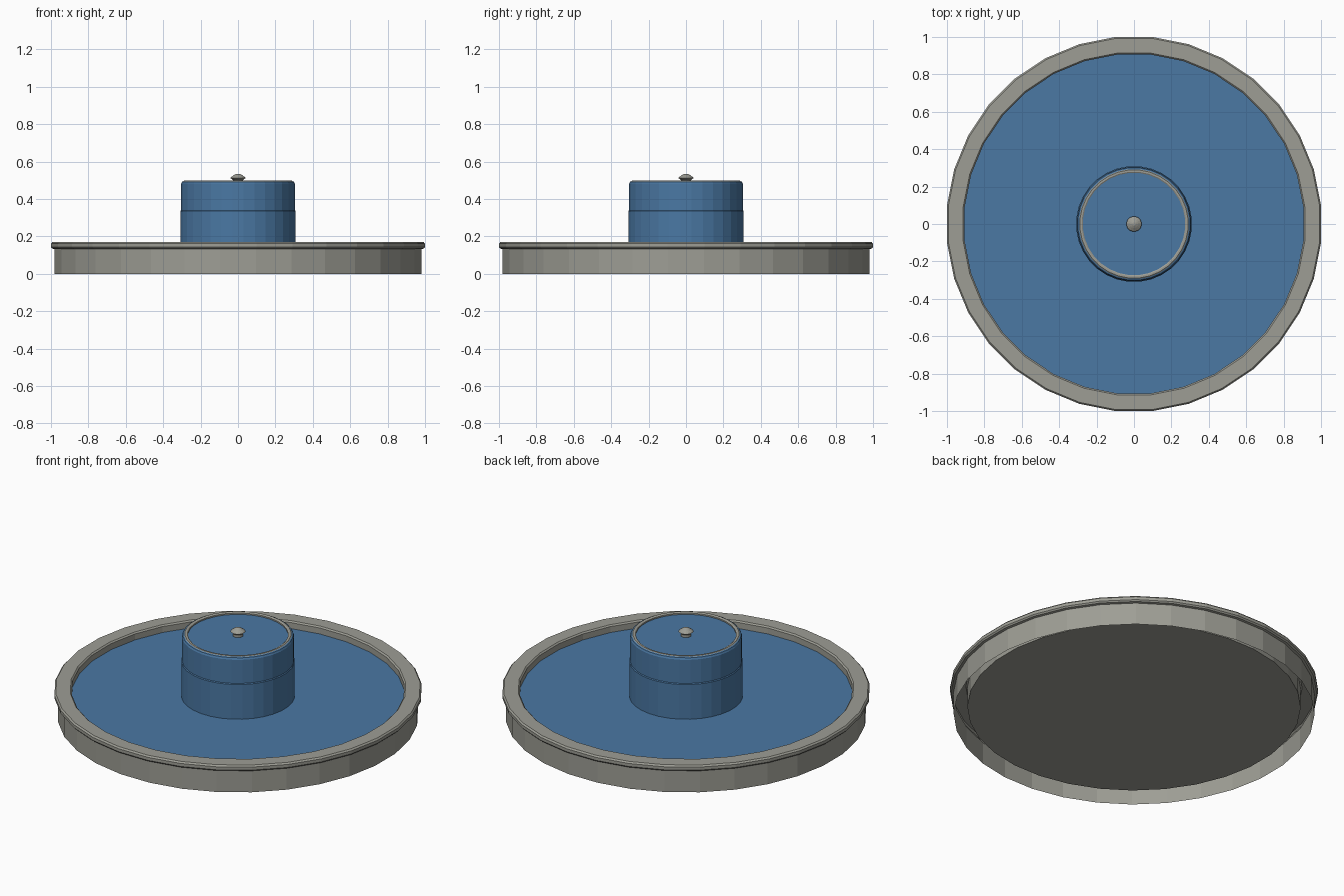
import bpy
import bmesh
import math

default = bpy.data.objects.get("Cube")
if default:
    bpy.data.objects.remove(default, do_unlink=True)


def make_material(name, colour):
    mat = bpy.data.materials.new(name)
    mat.use_nodes = True
    mat.diffuse_color = colour
    mat.node_tree.nodes["Principled BSDF"].inputs["Base Color"].default_value = colour
    return mat


stone = make_material("stone grey", (0.34, 0.34, 0.30, 1))
blue = make_material("water blue", (0.069, 0.188, 0.37, 1))


def lathe(name, profile, material, sides=32, cap=True):
    """Turn (radius, height) points around z; cap closes the last ring."""
    bm = bmesh.new()
    rings = []
    for radius, z in profile:
        ring = []
        for i in range(sides):
            angle = 2 * math.pi * (i + 0.5) / sides
            ring.append(bm.verts.new((radius * math.cos(angle), radius * math.sin(angle), z)))
        rings.append(ring)
    for low, high in zip(rings, rings[1:]):
        for i in range(sides):
            j = (i + 1) % sides
            bm.faces.new((low[i], low[j], high[j], high[i]))
    if cap:
        bm.faces.new(rings[-1])
    mesh = bpy.data.meshes.new(name)
    bm.to_mesh(mesh)
    bm.free()
    mesh.materials.append(material)
    obj = bpy.data.objects.new(name, mesh)
    bpy.context.collection.objects.link(obj)
    return obj


# Basin: outer wall, overhanging rim, inner lining and raised floor
lathe("basin", [(0.985, 0), (0.985, 0.132), (0.998, 0.135), (1.005, 0.143),
                (1.005, 0.161), (0.997, 0.17), (0.918, 0.17), (0.91, 0.162),
                (0.91, 0.045)], stone)

# Water lying in the basin
lathe("basin_water", [(0.91, 0.126)], blue)

# Central column with a slight step halfway up
lathe("column", [(0.31, 0.126), (0.31, 0.335), (0.306, 0.34), (0.306, 0.482),
                 (0.301, 0.492), (0.294, 0.495)], blue, cap=False)

# Raised ring around the column top
lathe("column_ring", [(0.296, 0.485), (0.294, 0.495), (0.29, 0.498),
                      (0.28, 0.498), (0.274, 0.494), (0.274, 0.48)], stone, cap=False)

# Water inside the column top
lathe("column_water", [(0.276, 0.486)], blue)

# Small nozzle on top
lathe("nozzle", [(0.028, 0.484), (0.028, 0.502), (0.041, 0.512), (0.037, 0.518),
                 (0.022, 0.528), (0.008, 0.535)], stone, sides=16)
